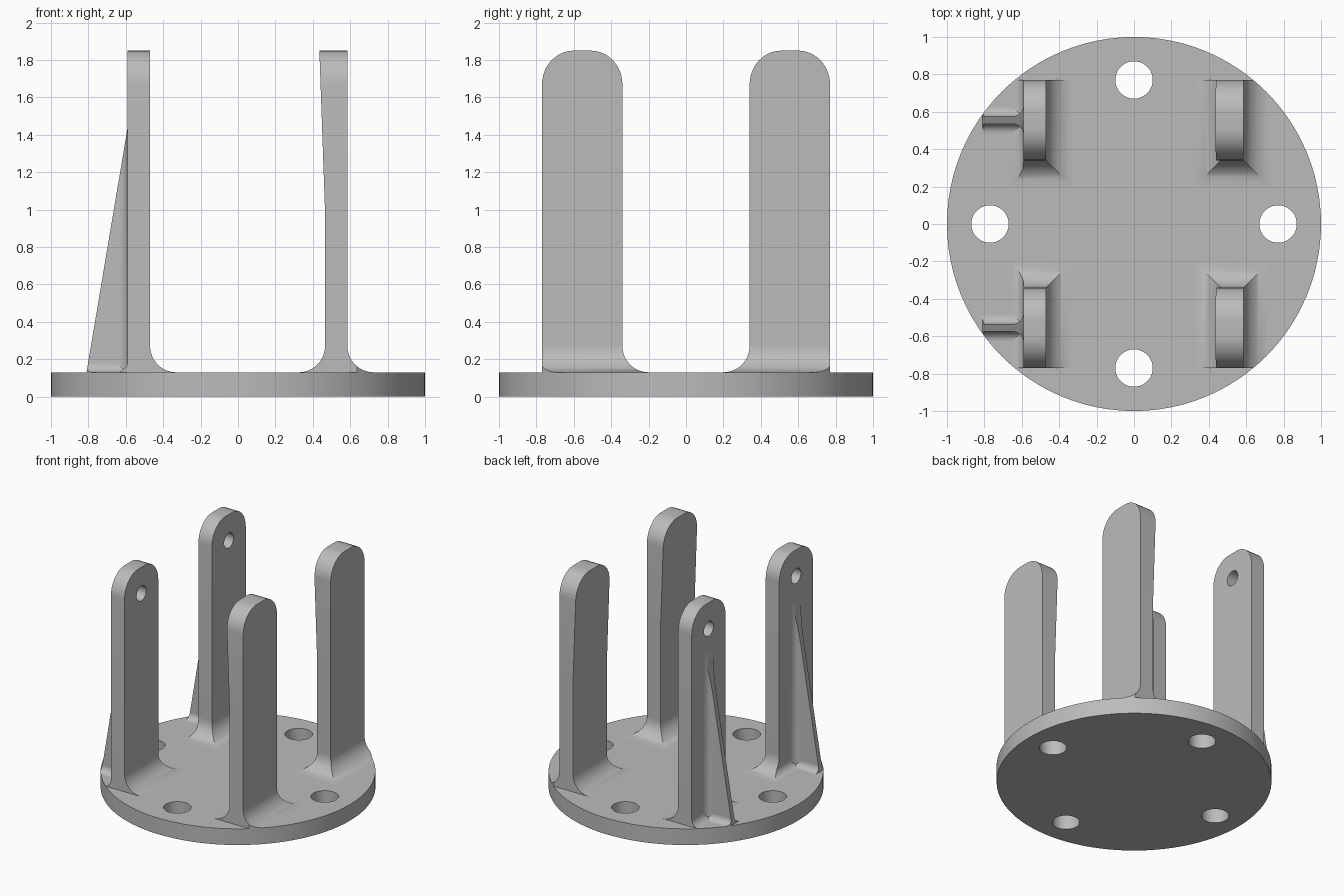
import bpy, bmesh, math
from mathutils import Vector

cube = bpy.data.objects.get("Cube")
if cube:
    bpy.data.objects.remove(cube)

grey = bpy.data.materials.new("plain grey")
grey.use_nodes = True
colour = (0.5, 0.5, 0.5, 1)
grey.diffuse_color = colour
grey.node_tree.nodes["Principled BSDF"].inputs["Base Color"].default_value = colour

PLATE = 0.13      # plate thickness
R = 0.14          # large fillet radius
Y0, Y1 = 0.34, 0.77   # width range of a post
TOP = 1.85
RIB_Y = 0.555


def finish(name, bm):
    bmesh.ops.recalc_face_normals(bm, faces=bm.faces)
    mesh = bpy.data.meshes.new(name)
    bm.to_mesh(mesh)
    bm.free()
    ob = bpy.data.objects.new(name, mesh)
    bpy.context.collection.objects.link(ob)
    mesh.materials.append(grey)
    return ob


def activate(ob):
    bpy.ops.object.select_all(action='DESELECT')
    ob.select_set(True)
    bpy.context.view_layer.objects.active = ob


def loft(rings):
    """Closed solid through rings with equal point counts."""
    bm = bmesh.new()
    loops = [[bm.verts.new(p) for p in ring] for ring in rings]
    for a, b in zip(loops, loops[1:]):
        for i in range(len(a)):
            j = (i + 1) % len(a)
            bm.faces.new((a[i], a[j], b[j], b[i]))
    bm.faces.new(loops[0])
    bm.faces.new(loops[-1])
    return bm


def cylinder(name, radius, start, end, sides=48):
    start, end = Vector(start), Vector(end)
    axis = end - start
    turn = Vector((0, 0, 1)).rotation_difference(axis)
    circle = [Vector((radius * math.cos(a), radius * math.sin(a), 0))
              for a in (2 * math.pi * i / sides for i in range(sides))]
    return finish(name, loft([[p + turn @ c for c in circle] for p in (start, end)]))


def boolean(ob, cutter, operation):
    mod = ob.modifiers.new("cut", 'BOOLEAN')
    mod.operation, mod.object, mod.solver = operation, cutter, 'EXACT'
    activate(ob)
    bpy.ops.object.modifier_apply(modifier=mod.name)
    bpy.data.objects.remove(cutter)


def mirror_front(ob):
    mod = ob.modifiers.new("front copy", 'MIRROR')
    mod.use_axis = (False, True, False)
    mod.use_mirror_merge = False
    activate(ob)
    bpy.ops.object.modifier_apply(modifier=mod.name)


def flare(r, h):
    """Outward reach of a concave fillet at height h."""
    return r - math.sqrt(max(0, r * r - (r - h) ** 2)) if h < r else 0


def skirt(x0, x1, y0, y1, radii):
    """Mitred fillet foot; radii are for the -x, +x, -y and +y sides."""
    rings = []
    big = max(radii)
    for i in range(13):
        h = big * (1 - math.cos(math.pi / 2 * i / 12))
        a, b, c, d = (flare(r, h) for r in radii)
        z = PLATE + h
        rings.append([(x0 - a, y0 - c, z), (x1 + b, y0 - c, z),
                      (x1 + b, y1 + d, z), (x0 - a, y1 + d, z)])
    return loft(rings)


def clip_to_plate(ob):
    boolean(ob, cylinder("clip", 1, (0, 0, 0.05), (0, 0, 1), 96), 'INTERSECT')


def post(name, x0, x1, lean=0):
    """Upright with rounded top corners; inner face may lean inward above z = 1."""
    base = PLATE + R
    ry, rz = 0.17, 0.18
    outline = [(Y0, base), (Y1, base)]
    for start, cy in ((0, Y1 - ry), (90, Y0 + ry)):
        for i in range(11):
            a = math.radians(start + 9 * i)
            outline.append((cy + ry * math.cos(a), TOP - rz + rz * math.sin(a)))
    bm = loft([[(x, y, z) for y, z in outline] for x in (x0, x1)])
    if lean:
        bmesh.ops.bisect_plane(bm, geom=bm.verts[:] + bm.edges[:] + bm.faces[:],
                               plane_co=(0, 0, 1), plane_no=(0, 0, 1))
        for v in bm.verts:
            if v.co.z > 1 and v.co.x < x0 + 0.01:
                v.co.x -= lean * (v.co.z - 1) / (TOP - 1)
    return finish(name, bm)


def slope_cut(bm):
    """Trim away all beyond the sloping outer edge of the rib."""
    edge = Vector((-0.59, 0, 1.44)) - Vector((-0.81, 0, PLATE))
    cut = bmesh.ops.bisect_plane(bm, geom=bm.verts[:] + bm.edges[:] + bm.faces[:],
                                 plane_co=(-0.59, 0, 1.44),
                                 plane_no=(-edge.z, 0, edge.x), clear_outer=True)
    rim = [e for e in cut["geom_cut"] if isinstance(e, bmesh.types.BMEdge)]
    bmesh.ops.holes_fill(bm, edges=rim, sides=0)


# Round base plate with four bolt holes
plate = cylinder("base_plate", 1, (0, 0, 0), (0, 0, PLATE), 96)
for x, y in ((0.77, 0), (-0.77, 0), (0, 0.77), (0, -0.77)):
    boolean(plate, cylinder("bolt_hole", 0.1, (x, y, -1), (x, y, 1)), 'DIFFERENCE')

# Plain posts with the leaning inner face
left_posts = post("left_posts", 0.465, 0.585, 0.03)
left_feet = finish("left_post_feet", skirt(0.465, 0.585, Y0, Y1, (R, R, R, 0)))
clip_to_plate(left_feet)

# Drilled posts
right_posts = post("right_posts", -0.59, -0.47)
boolean(right_posts, cylinder("pin_hole", 0.06, (-1, RIB_Y, 1.64), (0, RIB_Y, 1.64), 32),
        'DIFFERENCE')
right_feet = finish("right_post_feet", skirt(-0.59, -0.47, Y0, Y1, (0.06, R, R, 0)))
clip_to_plate(right_feet)

# Triangular ribs, flared where they meet the posts
half, blend = 0.02, 0.06
side = [(-0.85, half)]
for i in range(9):
    d = blend * (1 - math.cos(math.pi / 2 * i / 8))
    side.append((-0.59 - d, half + flare(blend, d)))
side = [side[0]] + side[:0:-1] + [(-0.58, half + blend)]
outline = [(x, RIB_Y + w) for x, w in side] + [(x, RIB_Y - w) for x, w in reversed(side)]
bm = loft([[(x, y, z) for x, y in outline] for z in (PLATE, 1.6)])
slope_cut(bm)
ribs = finish("ribs", bm)
clipper = cylinder("clip", 1, (0, 0, 0.05), (0, 0, 2), 96)
boolean(ribs, clipper, 'INTERSECT')

# Small fillets along the rib bases
bm = skirt(-0.85, -0.58, RIB_Y - half, RIB_Y + half, (0, 0, 0.05, 0.05))
slope_cut(bm)
rib_feet = finish("rib_feet", bm)
clip_to_plate(rib_feet)

for ob in (left_posts, left_feet, right_posts, right_feet, ribs, rib_feet):
    mirror_front(ob)
for ob in (plate, left_posts, left_feet, right_posts, right_feet, ribs, rib_feet):
    activate(ob)
    bpy.ops.object.shade_smooth_by_angle(angle=math.radians(30))
